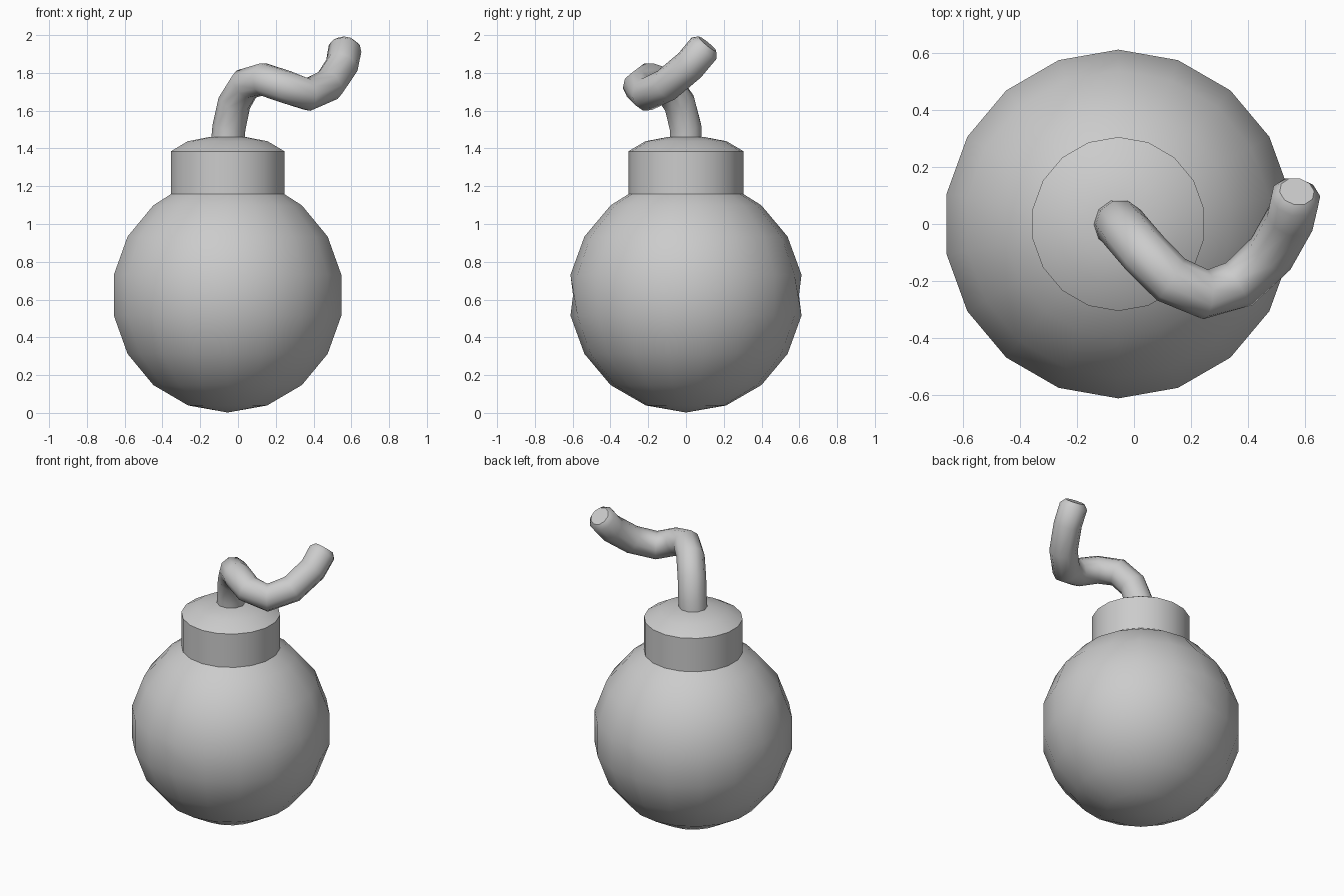
import bpy, bmesh, math
from mathutils import Vector

if "Cube" in bpy.data.objects:
    bpy.data.objects.remove(bpy.data.objects["Cube"])

CX = -0.055   # axis of the round body
SEGS = 18


def finish(bm, name, angle):
    bmesh.ops.recalc_face_normals(bm, faces=bm.faces)
    me = bpy.data.meshes.new(name)
    bm.to_mesh(me)
    bm.free()
    ob = bpy.data.objects.new(name, me)
    bpy.context.collection.objects.link(ob)
    bpy.ops.object.select_all(action='DESELECT')
    ob.select_set(True)
    bpy.context.view_layer.objects.active = ob
    bpy.ops.object.shade_smooth_by_angle(angle=math.radians(angle))
    return ob


def skin(bm, rings):
    """Join consecutive rings; a single-vertex ring is a pole."""
    for a, b in zip(rings, rings[1:]):
        n = max(len(a), len(b))
        for i in range(n):
            j = (i + 1) % n
            if len(a) == 1:
                bm.faces.new((a[0], b[j], b[i]))
            elif len(b) == 1:
                bm.faces.new((a[i], a[j], b[0]))
            else:
                bm.faces.new((a[i], a[j], b[j], b[i]))


def revolve(profile):
    bm = bmesh.new()
    rings = []
    for r, z in profile:
        if r == 0:
            rings.append([bm.verts.new((CX, 0, z))])
        else:
            angs = [math.radians(10 + 360 * k / SEGS) for k in range(SEGS)]
            rings.append([bm.verts.new((CX + r * math.cos(t), r * math.sin(t), z)) for t in angs])
    skin(bm, rings)
    return bm


# Round body: sphere with rings every 20 degrees, open under the collar
R, CZ = 0.621, 0.623
profile = [(0, CZ - R)]
for lat in range(-70, 51, 20):
    t = math.radians(lat)
    profile.append((R * math.cos(t), CZ + R * math.sin(t)))
profile.append((0.305, 1.158))
bm = revolve(profile)
# small dents at the middle of the front and back
for e in list(bm.edges):
    a, b = e.verts
    if all(abs(v.co.x - CX) < 0.01 and abs(v.co.z - CZ) < 0.15 for v in (a, b)):
        _, v = bmesh.utils.edge_split(e, a, 0.5)
        v.co.y = math.copysign(0.598, v.co.y)
finish(bm, "round_body", 30)

# Collar with a shallow domed top
finish(revolve([(0.305, 1.158), (0.305, 1.385), (0.215, 1.438), (0.1, 1.46), (0, 1.466)]),
       "collar", 30)

# Fuse: tube swept along a curling path
path = [Vector(p) for p in (
    (-0.055, 0.0, 1.43), (-0.048, -0.002, 1.51), (-0.02, -0.035, 1.64), (0.04, -0.105, 1.74),
    (0.13, -0.195, 1.767), (0.25, -0.247, 1.727), (0.37, -0.21, 1.685), (0.48, -0.105, 1.735),
    (0.55, 0.02, 1.84), (0.567, 0.095, 1.93))]
SIDES, RAD = 10, 0.088
bm = bmesh.new()
rings = []
n = Vector((1, 0, 0))
for i, p in enumerate(path):
    t = (path[min(i + 1, len(path) - 1)] - path[max(i - 1, 0)]).normalized()
    n = (n - t * n.dot(t)).normalized()
    b = t.cross(n)
    steps = [(0, RAD)]
    if i == len(path) - 1:
        steps.append((0.03, 0.062))   # rounded tip
    for off, r in steps:
        rings.append([bm.verts.new(p + t * off + r * (n * math.cos(k * math.tau / SIDES)
                                                      + b * math.sin(k * math.tau / SIDES)))
                      for k in range(SIDES)])
skin(bm, rings)
bm.faces.new(rings[-1])
finish(bm, "fuse", 50)
